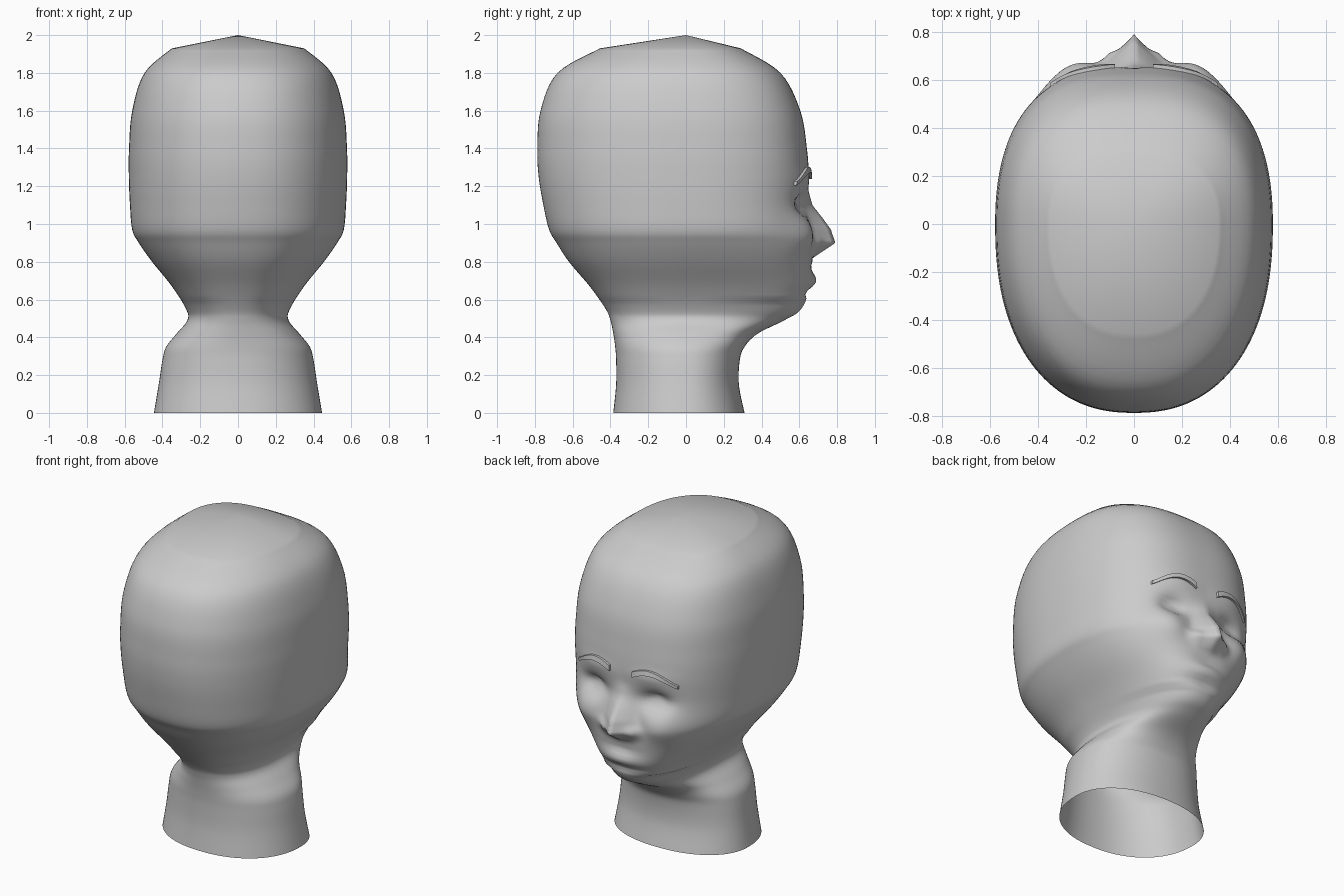
import bpy, bmesh, math
from mathutils import Vector
from mathutils.bvhtree import BVHTree

cube = bpy.data.objects.get("Cube")
if cube:
    bpy.data.objects.remove(cube)

GREY = (0.6, 0.6, 0.6, 1)
clay = bpy.data.materials.new("clay grey")
clay.diffuse_color = GREY
clay.use_nodes = True
clay.node_tree.nodes["Principled BSDF"].inputs["Base Color"].default_value = GREY

# Head sections: height, half width, back depth, face depth
SECTIONS = [
    (0, .445, -.385, .31), (.15, .42, -.37, .28), (.28, .40, -.37, .285),
    (.35, .38, -.375, .31), (.42, .325, -.385, .38), (.49, .268, -.40, .52),
    (.55, .275, -.425, .61), (.67, .35, -.51, .66), (.8, .455, -.62, .67),
    (.9, .525, -.685, .665), (.97, .56, -.725, .655), (1.1, .572, -.755, .645),
    (1.25, .578, -.78, .65), (1.4, .577, -.787, .64), (1.6, .56, -.77, .605),
    (1.8, .495, -.68, .5), (1.93, .35, -.455, .29)]
SEGMENTS, STEPS = 160, 6

# Face bumps: side offset, height, width, tallness, depth
BUMPS = [
    (.27, .95, .12, .10, .045),    # cheek
    (.21, 1.10, .09, .055, -.06),  # eye socket
    (.21, 1.10, .035, .025, .02),  # eyeball
    (.21, 1.115, .03, .012, -.02), # eye slit
    (.11, .90, .035, .04, .03),    # nostril wing
    (0, .70, .12, .035, .025),     # lips
    (0, .77, .10, .02, -.01),      # lip groove
    (0, .635, .16, .02, -.02),     # chin groove
    (.19, 1.25, .12, .04, .01)]    # brow ridge


def lerp_profile(points, z):
    for (z0, v0), (z1, v1) in zip(points, points[1:]):
        if z0 <= z <= z1:
            return v0 + (v1 - v0) * (z - z0) / (z1 - z0)
    return 0


def face_offset(x, z):
    total = 0
    for bx, bz, w, h, depth in BUMPS:
        total += depth * math.exp(-((abs(x) - bx) / w) ** 2 - ((z - bz) / h) ** 2)
    # Nose is a ridge that widens toward its tip
    ridge = lerp_profile([(.82, 0), (.9, .125), (.97, .112), (1.03, .075), (1.1, .025), (1.18, 0)], z)
    width = .12 if z < .97 else .12 - (z - .97) * .25
    return total + ridge * max(0, 1 - abs(x) / width)


def catmull(p0, p1, p2, p3, t):
    return [.5 * (2 * b + (c - a) * t + (2 * a - 5 * b + 4 * c - d) * t * t
                  + (3 * b - a - 3 * c + d) * t ** 3)
            for a, b, c, d in zip(p0, p1, p2, p3)]


def smooth_sections():
    rows, last = [], len(SECTIONS) - 1
    for i in range(last):
        quad = [SECTIONS[max(0, min(last, j))] for j in range(i - 1, i + 3)]
        rows += [catmull(*quad, k / STEPS) for k in range(STEPS)]
    return rows + [SECTIONS[-1]]


def make_object(name, bm):
    bmesh.ops.recalc_face_normals(bm, faces=bm.faces)
    mesh = bpy.data.meshes.new(name)
    bm.to_mesh(mesh)
    mesh.materials.append(clay)
    for p in mesh.polygons:
        p.use_smooth = True
    obj = bpy.data.objects.new(name, mesh)
    bpy.context.collection.objects.link(obj)
    return obj


# Head and neck, open underneath
bm = bmesh.new()
rings = []
for z, half, back, front in smooth_sections():
    ring = []
    for k in range(SEGMENTS):
        a = math.tau * k / SEGMENTS
        s, c = math.sin(a), math.cos(a)
        power = 2.3 + .3 * max(0, c) if z > .6 else 2.2
        r = (abs(s) ** power + abs(c) ** power) ** (-1 / power)
        x = half * r * s
        y = r * c * (front if c > 0 else -back)
        if c > 0:
            y += face_offset(x, z) * min(1, c * 2.2)
        ring.append(bm.verts.new((x, y, z)))
    rings.append(ring)
for low, high in zip(rings, rings[1:]):
    for k in range(SEGMENTS):
        n = (k + 1) % SEGMENTS
        bm.faces.new((low[k], low[n], high[n], high[k]))
crown = bm.verts.new((0, 0, 2))
for k in range(SEGMENTS):
    bm.faces.new((rings[-1][k], rings[-1][(k + 1) % SEGMENTS], crown))
surface = BVHTree.FromBMesh(bm)
make_object("head", bm)
bm.free()


# Arched eyebrows laid on the face
def eyebrow(name, side):
    bm = bmesh.new()
    loops = []
    count = 12
    for i in range(count + 1):
        t = i / count
        x = side * (.08 + .27 * t)
        mid = 1.235 + .06 * math.sin(math.pi * min(1, t * .9 + .12)) - .02 * t
        thick = .018 - .008 * t
        loop = []
        for dz, lift in ((-thick, -.01), (-thick, .015), (thick, .015), (thick, -.01)):
            hit = surface.ray_cast(Vector((x, 2, mid + dz)), Vector((0, -1, 0)))[0]
            loop.append(bm.verts.new((x, hit.y + lift, mid + dz)))
        loops.append(loop)
    for a, b in zip(loops, loops[1:]):
        for k in range(4):
            n = (k + 1) % 4
            bm.faces.new((a[k], a[n], b[n], b[k]))
    bm.faces.new(loops[0])
    bm.faces.new(loops[-1])
    obj = make_object(name, bm)
    for p in obj.data.polygons:
        p.use_smooth = False
    bm.free()


eyebrow("left_eyebrow", 1)
eyebrow("right_eyebrow", -1)
